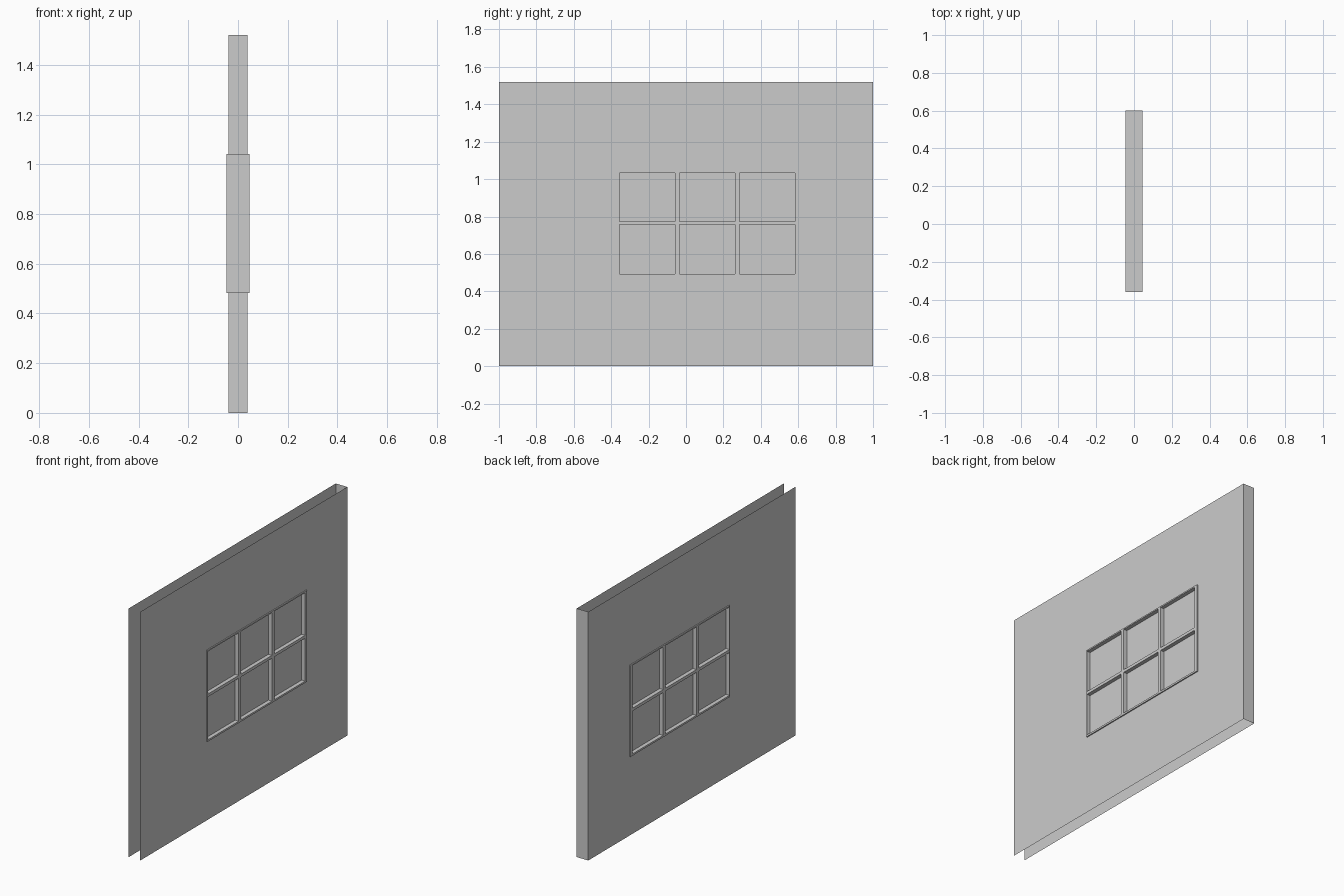
import bpy, bmesh

if "Cube" in bpy.data.objects:
    bpy.data.objects.remove(bpy.data.objects["Cube"])

WALL_X, FRAME_X, GLASS_X = 0.039, 0.046, 0.022
HEIGHT = 1.52
YS = [-0.36, -0.355, -0.059, -0.035, 0.262, 0.286, 0.583, 0.602]
ZS = [0.483, 0.494, 0.756, 0.774, 1.034, 1.042]


def grid_faces(bm, x, ys, zs, keep):
    """Flat lattice in the yz plane, made of the cells for which keep(i, j) is true."""
    for i in range(len(ys) - 1):
        for j in range(len(zs) - 1):
            if keep(i, j):
                corners = ((i, j), (i + 1, j), (i + 1, j + 1), (i, j + 1))
                bm.faces.new([bm.verts.new((x, ys[a], zs[b])) for a, b in corners])


def finish(name, bm, thickness=0):
    bmesh.ops.remove_doubles(bm, verts=bm.verts, dist=1e-4)
    mesh = bpy.data.meshes.new(name)
    bm.to_mesh(mesh)
    bm.free()
    obj = bpy.data.objects.new(name, mesh)
    bpy.context.collection.objects.link(obj)
    if thickness:
        mod = obj.modifiers.new("thickness", 'SOLIDIFY')
        mod.thickness = thickness
        mod.offset = -1
    return obj


def is_pane(i, j):
    return i % 2 == 1 and j % 2 == 1


# wall: two sheets with a window opening, closed only at the back end
bm = bmesh.new()
wall_y = [-1, YS[0], YS[-1], 1]
wall_z = [0, ZS[0], ZS[-1], HEIGHT]
for x in (WALL_X, -WALL_X):
    grid_faces(bm, x, wall_y, wall_z, lambda i, j: (i, j) != (1, 1))
bmesh.ops.reverse_faces(bm, faces=[f for f in bm.faces if f.calc_center_median().x < 0])
for z0, z1 in zip(wall_z, wall_z[1:]):
    cap = ((WALL_X, z0), (-WALL_X, z0), (-WALL_X, z1), (WALL_X, z1))
    bm.faces.new([bm.verts.new((x, 1, z)) for x, z in cap])
finish("wall", bm)

# window frame with its glazing bars
bm = bmesh.new()
grid_faces(bm, FRAME_X, YS, ZS, lambda i, j: not is_pane(i, j))
finish("window_frame", bm, 2 * FRAME_X)

# six recessed panes
bm = bmesh.new()
grid_faces(bm, GLASS_X, YS, ZS, is_pane)
finish("window_panes", bm, 2 * GLASS_X)
